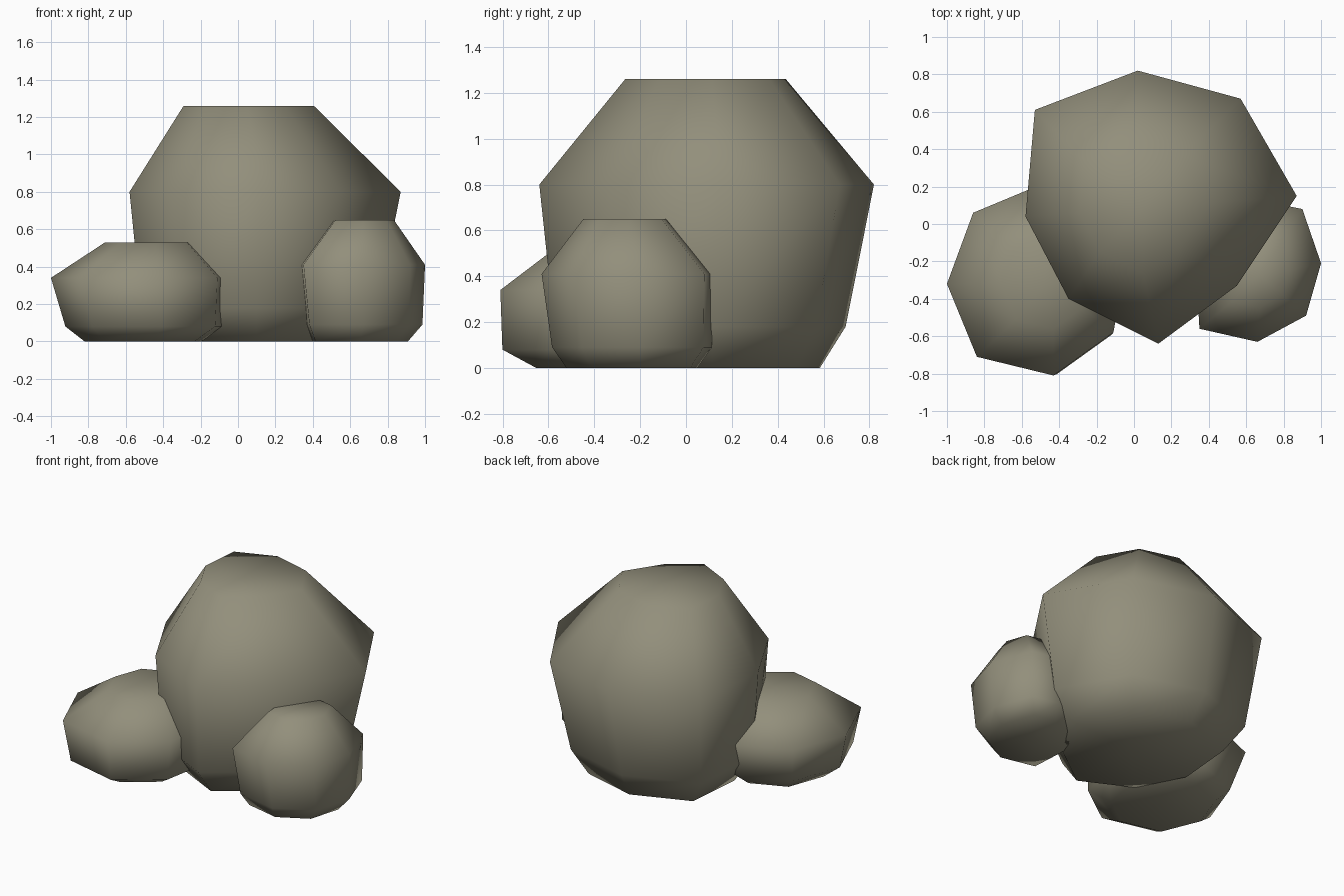
import bpy
import bmesh

default_cube = bpy.data.objects.get("Cube")
if default_cube:
    bpy.data.objects.remove(default_cube, do_unlink=True)

# One flat stone colour
stone = bpy.data.materials.new("olive grey stone")
stone.use_nodes = True
stone_colour = (0.29, 0.275, 0.2, 1)
stone.diffuse_color = stone_colour
shader = next(n for n in stone.node_tree.nodes if n.type == "BSDF_PRINCIPLED")
shader.inputs["Base Color"].default_value = stone_colour
shader.inputs["Roughness"].default_value = 0.9


def make_boulder(name, centre, outline, rings):
    """Stack scaled copies of the widest outline; rings are (height, scale, shift x, shift y)."""
    cx, cy = centre
    mesh_builder = bmesh.new()
    loops = []
    poles = []
    for height, scale, shift_x, shift_y in rings:
        mid_x, mid_y = cx + shift_x, cy + shift_y
        loops.append([
            mesh_builder.verts.new((mid_x + (x - cx) * scale, mid_y + (y - cy) * scale, height))
            for x, y in outline
        ])
        poles.append((mid_x, mid_y, height))

    count = len(outline)
    # Side walls between neighbouring rings
    for lower, upper in zip(loops, loops[1:]):
        for i in range(count):
            j = (i + 1) % count
            mesh_builder.faces.new((lower[i], lower[j], upper[j], upper[i]))
    # Flat top and underside as fans
    for loop, pole in ((loops[0], poles[0]), (loops[-1], poles[-1])):
        hub = mesh_builder.verts.new(pole)
        for i in range(count):
            mesh_builder.faces.new((loop[i], loop[(i + 1) % count], hub))

    bmesh.ops.recalc_face_normals(mesh_builder, faces=mesh_builder.faces[:])
    for face in mesh_builder.faces:
        face.smooth = True
    mesh = bpy.data.meshes.new(name)
    mesh_builder.to_mesh(mesh)
    mesh_builder.free()
    mesh.materials.append(stone)
    boulder = bpy.data.objects.new(name, mesh)
    bpy.context.scene.collection.objects.link(boulder)
    return boulder


# Tall boulder at the back
make_boulder(
    "large_boulder", (0.13, 0.1),
    [(0.87, 0.15), (0.57, 0.67), (0.02, 0.82), (-0.53, 0.61),
     (-0.58, 0.04), (-0.35, -0.4), (0.13, -0.64), (0.55, -0.33)],
    [(0, 0.7, -0.03, -0.02), (0.18, 0.87, -0.03, -0.03),
     (0.8, 1, 0, 0), (1.26, 0.48, -0.08, -0.01)],
)

# Low, wide boulder on the right
make_boulder(
    "wide_boulder", (-0.53, -0.32),
    [(-0.06, -0.3), (-0.18, 0.06), (-0.5, 0.21), (-0.86, 0.06),
     (-1, -0.32), (-0.84, -0.71), (-0.43, -0.81), (-0.11, -0.58)],
    [(0, 0.66, 0.02, -0.01), (0.08, 0.9, 0.03, -0.04),
     (0.34, 1, 0, 0), (0.53, 0.49, 0.05, 0)],
)

# Small boulder on the left
make_boulder(
    "small_boulder", (0.66, -0.26),
    [(1, -0.21), (0.9, 0.08), (0.7, 0.12), (0.42, 0.02),
     (0.33, -0.22), (0.35, -0.56), (0.66, -0.63), (0.92, -0.49)],
    [(0, 0.76, -0.01, 0.02), (0.09, 0.93, 0.01, 0.02),
     (0.41, 1, 0, 0), (0.65, 0.48, 0.01, -0.01)],
)
